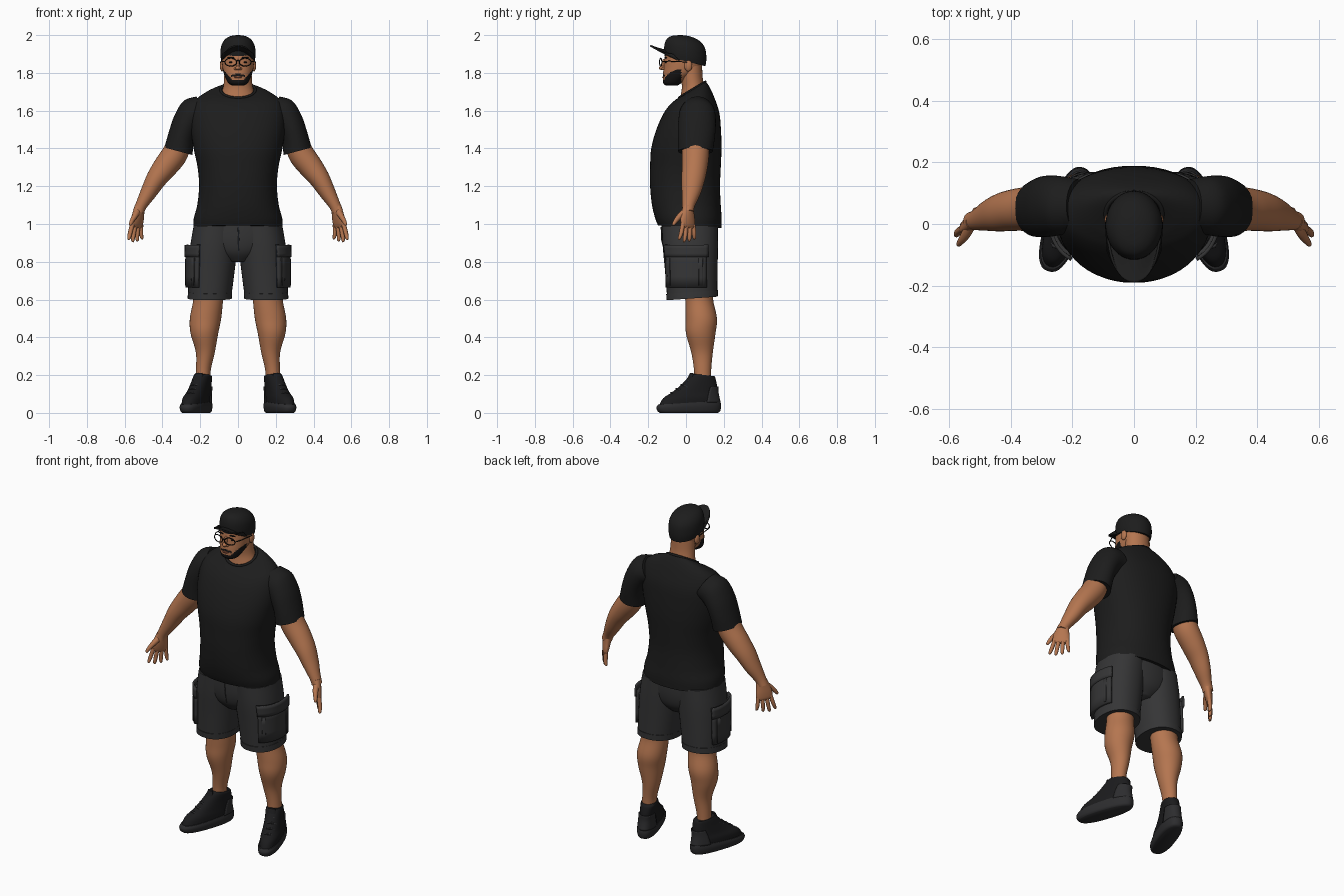
import bpy, bmesh
from math import sin, cos, pi, radians
from mathutils import Matrix, Vector

if "Cube" in bpy.data.objects:
    bpy.data.objects.remove(bpy.data.objects["Cube"])


def material(name, r, g, b):
    m = bpy.data.materials.new(name)
    m.use_nodes = True
    m.diffuse_color = (r, g, b, 1)
    m.node_tree.nodes["Principled BSDF"].inputs["Base Color"].default_value = (r, g, b, 1)
    return m


skin = material("skin", .46, .18, .08)
black_cloth = material("black cloth", .012, .012, .012)
grey_cloth = material("grey cloth", .036, .036, .037)
hair = material("black hair", .008, .007, .007)
lip = material("lip", .3, .09, .05)
shoe_black = material("shoe black", .011, .011, .012)
sole_grey = material("sole grey", .026, .026, .028)
frame_black = material("frame black", .006, .006, .006)


def finish(name, bm, mat, mirror=False, solid=0, matrix=None):
    """Turn a bmesh into a smooth object, mirrored to the other side if asked."""
    if matrix:
        bm.transform(matrix)
    bmesh.ops.recalc_face_normals(bm, faces=bm.faces)
    me = bpy.data.meshes.new(name)
    bm.to_mesh(me)
    bm.free()
    me.materials.append(mat)
    ob = bpy.data.objects.new(name, me)
    bpy.context.collection.objects.link(ob)
    if solid:
        mod = ob.modifiers.new("thickness", 'SOLIDIFY')
        mod.thickness, mod.offset = solid, 0
    if mirror:
        ob.modifiers.new("mirror", 'MIRROR').use_mirror_merge = False
    bpy.ops.object.select_all(action='DESELECT')
    ob.select_set(True)
    bpy.context.view_layer.objects.active = ob
    bpy.ops.object.shade_smooth_by_angle(angle=radians(50))
    return ob


def spline(rings, steps):
    """Catmull-Rom blend between rings."""
    p = [Vector(tuple(r) + (0,) * (7 - len(r))) for r in rings]
    p = [p[0]] + p + [p[-1]]
    out = []
    for a, b, c, d in zip(p, p[1:], p[2:], p[3:]):
        for i in range(steps):
            t = i / steps
            out.append(b + (c - a) * (t / 2) + (a * 2 - b * 5 + c * 4 - d) * (t * t / 2)
                       + (b * 3 - a - c * 3 + d) * (t ** 3 / 2))
    return out + [p[-1]]


def loft(rings, n=32, steps=5, power=2.0, arc=None):
    """Skin rings of (x, y, z, half width, half depth, roll degrees, slope)."""
    bm = bmesh.new()
    rows = []
    for x, y, z, rx, ry, roll, slope in spline(rings, steps):
        row = []
        for i in range(n if not arc else n + 1):
            a = 2 * pi * i / n if not arc else radians(arc[0] + (arc[1] - arc[0]) * i / n)
            u = abs(cos(a)) ** (2 / power) * (1 if cos(a) > 0 else -1) * rx
            v = abs(sin(a)) ** (2 / power) * (1 if sin(a) > 0 else -1) * ry
            t = radians(roll)
            row.append(bm.verts.new((x + u * cos(t), y + v, z + u * sin(t) + v * slope)))
        rows.append(row)
    for r, s in zip(rows, rows[1:]):
        for i in range(n):
            j = (i + 1) % len(r)
            bm.faces.new((r[i], r[j], s[j], s[i]))
    if not arc:
        bm.faces.new(rows[0])
        bm.faces.new(rows[-1])
    return bm


def blob(name, loc, size, mat, mirror=False):
    bm = bmesh.new()
    bmesh.ops.create_uvsphere(bm, u_segments=20, v_segments=12, radius=1)
    m = Matrix.Translation(loc) @ Matrix.Diagonal((*size, 1))
    return finish(name, bm, mat, mirror, matrix=m)


def rod(name, points, radius, mat, mirror=False, matrix=None, closed=False):
    """Thin round wire through points."""
    cu = bpy.data.curves.new(name, 'CURVE')
    cu.dimensions, cu.bevel_depth, cu.bevel_resolution = '3D', radius, 2
    sp = cu.splines.new('POLY')
    sp.points.add(len(points) - 1)
    sp.use_cyclic_u = closed
    for q, co in zip(sp.points, points):
        q.co = (*co, 1)
    tmp = bpy.data.objects.new(name + " path", cu)
    bpy.context.collection.objects.link(tmp)
    bm = bmesh.new()
    bm.from_mesh(tmp.evaluated_get(bpy.context.evaluated_depsgraph_get()).to_mesh())
    bpy.data.objects.remove(tmp)
    return finish(name, bm, mat, mirror, matrix=matrix)


# Shirt: body, sleeves and neck band
finish("shirt_body", loft([
    (0, .02, .985, .236, .168, 0, -.04), (0, .013, 1.03, .234, .176), (0, .002, 1.1, .216, .182),
    (0, -.005, 1.2, .206, .185), (0, -.003, 1.3, .214, .187), (0, .002, 1.4, .235, .186),
    (0, .014, 1.5, .25, .171), (0, .03, 1.59, .25, .146), (0, .035, 1.655, .225, .114, 0, .15),
    (0, .035, 1.695, .16, .087, 0, .4), (0, .033, 1.71, .094, .072, 0, .6)], 48, power=2.25), black_cloth)
finish("sleeves", loft([
    (.18, .06, 1.6, .085, .085, 62), (.235, .06, 1.585, .085, .095, 52), (.275, .058, 1.53, .077, .1, 40),
    (.3, .055, 1.46, .072, .098, 25), (.315, .05, 1.385, .077, .092, 15)]), black_cloth, True)
ring = [2 * pi * i / 40 for i in range(40)]
rod("neck_band", [(.092 * cos(a), .033 + .07 * sin(a), 1.71 + .042 * sin(a)) for a in ring],
    .007, black_cloth, closed=True)

# Arms
finish("arms", loft([
    (.3, .05, 1.45, .06, .07, 20), (.335, .05, 1.37, .068, .072, 30), (.387, .046, 1.3, .064, .068, 38),
    (.435, .038, 1.235, .054, .062, 35), (.475, .028, 1.165, .043, .05, 33),
    (.512, .014, 1.1, .031, .034, 30), (.527, .01, 1.065, .03, .03, 20)]), skin, True)

# Hands: palm, four fingers and thumb, built upright then turned
hand = (Matrix.Translation((.52, .012, 1.085)) @ Matrix.Rotation(radians(-10), 4, 'Y')
        @ Matrix.Rotation(radians(-50), 4, 'Z'))
finish("palms", loft([
    (0, 0, .01, .031, .026), (.003, 0, -.03, .04, .023), (.003, 0, -.065, .047, .02),
    (.002, 0, -.095, .046, .015), (.002, 0, -.108, .036, .008)], 24), skin, True, matrix=hand)
for i, (name, length) in enumerate(zip(("little", "ring", "middle", "index"), (.06, .075, .083, .075))):
    x = -.034 + .0235 * i
    f = (i - 1.4) * .012
    finish(name + "_fingers", loft([
        (x, 0, -.085, .012, .012), (x + f * .5, -.003, -.1 - length * .5, .011, .012),
        (x + f * .9, -.008, -.1 - length * .9, .009, .009),
        (x + f, -.01, -.102 - length, .003, .003)], 14), skin, True, matrix=hand)
finish("thumbs", loft([
    (.018, -.004, -.02, .018, .018, 45), (.045, -.014, -.045, .015, .016, 45),
    (.068, -.02, -.072, .012, .012, 40), (.082, -.024, -.095, .008, .008, 30),
    (.084, -.025, -.1, .002, .002, 30)], 16), skin, True, matrix=hand)

# Shorts: seat, legs, hem bands and cargo pockets
finish("shorts_seat", loft([
    (0, .02, .8, .07, .09), (0, .02, .85, .18, .13), (0, .02, .92, .236, .147),
    (0, .02, 1.02, .23, .15)], 40), grey_cloth)
finish("shorts_legs", loft([
    (.15, .033, .61, .114, .132, 0, .07), (.14, .028, .75, .122, .139), (.128, .023, .88, .125, .146),
    (.115, .02, .99, .12, .148)], 40, power=2.2), grey_cloth, True)
finish("hem_bands", loft([
    (.15, .033, .606, .117, .135, 0, .07), (.148, .032, .64, .117, .137, 0, .07)], 40, 2, 2.2), grey_cloth, True)


def pocket(name, low, high, out, arc, thick):
    finish(name, loft([(.148, .03, low, .113 + out, .137 + out), (.141, .028, high, .119 + out, .14 + out)],
                      14, 3, 2.2, arc), grey_cloth, True, thick)


pocket("cargo_pockets", .665, .86, .009, (-62, 30), .018)
pocket("pocket_flaps", .825, .89, .016, (-65, 33), .012)
for edge in (-48, 16):
    pocket("pocket_pleats", .675, .82, .019, (edge - 4, edge + 4), .006)
rod("fly_seam", [(0, -.131, .985), (.004, -.13, .92), (.002, -.115, .86)], .003, grey_cloth)

# Lower legs
finish("lower_legs", loft([
    (.16, .07, .68, .085, .08), (.158, .07, .6, .079, .074), (.172, .081, .5, .083, .083),
    (.178, .078, .42, .073, .078), (.173, .085, .32, .05, .057), (.184, .088, .22, .039, .045),
    (.188, .088, .12, .04, .045)]), skin, True)

# Shoes, built pointing forward then turned out
foot = Matrix.Translation((.222, .015, 0)) @ Matrix.Rotation(radians(19), 4, 'Z')
finish("soles", loft([
    (0, 0, 0, .048, .16), (0, 0, .01, .056, .173), (0, 0, .035, .06, .178, 0, .03),
    (0, .002, .055, .056, .17, 0, .06)], 40, 4, 2.5), sole_grey, True, matrix=foot)
finish("shoe_uppers", loft([
    (0, .002, .045, .054, .168, 0, .05), (0, .01, .08, .054, .152, 0, .02), (-.003, .035, .11, .049, .125),
    (-.006, .06, .15, .046, .097), (-.01, .08, .19, .045, .07, 0, -.1),
    (-.01, .082, .2, .041, .062, 0, -.1)], 40, 5, 2.3), shoe_black, True, matrix=foot)
finish("heel_panels", loft([
    (0, .002, .055, .057, .171), (-.003, .035, .105, .052, .128), (-.006, .06, .14, .049, .104)],
    20, 4, 2.3, (25, 155)), sole_grey, True, .006, foot)
finish("tongues", loft([
    (-.005, -.01, .14, .025, .02), (-.009, .01, .18, .026, .014), (-.01, .02, .212, .02, .007)],
    20), shoe_black, True, matrix=foot)
for i in range(4):
    y, z = -.095 + .029 * i, .103 + .021 * i
    rod("laces", [(-.033, y + .02, z - .01), (-.014, y, z + .004), (.01, y, z + .004), (.029, y + .02, z - .01)],
        .005, sole_grey, True, foot)

# Neck and head, with the beard coloured on the jaw
finish("neck", loft([
    (0, .033, 1.6, .09, .075), (0, .033, 1.68, .088, .068, 0, .5), (0, .036, 1.73, .077, .058, 0, .2),
    (0, .03, 1.78, .073, .058), (0, .025, 1.84, .072, .06)]), skin)
bm = loft([
    (0, -.075, 1.732, .03, .03), (0, -.073, 1.745, .05, .047), (0, -.058, 1.77, .065, .064),
    (0, -.033, 1.8, .076, .088), (0, -.018, 1.83, .082, .1), (0, -.01, 1.87, .085, .105),
    (0, -.005, 1.92, .084, .1), (0, -.01, 1.96, .06, .07)], 72, 8, 2.15)
head = finish("head", bm, skin)
head.data.materials.append(hair)
for f in head.data.polygons:
    x, y, z = abs(f.center.x), f.center.y, f.center.z
    jaw = z < 1.764 + max(0, x - .03) * 1.1 and y < -.025
    moustache = y < -.05 and x < .038 and 1.787 - x * .25 < z < 1.798 - x * .25
    f.material_index = int(jaw or moustache)
blob("chin_beard", (0, -.092, 1.753), (.042, .031, .02), hair)
blob("lips", (0, -.12, 1.777), (.021, .006, .005), lip)
blob("nose_bridge", (0, -.116, 1.848), (.01, .014, .026), skin)
blob("nose_tip", (0, -.125, 1.826), (.014, .018, .012), skin)
blob("nostrils", (.012, -.118, 1.822), (.009, .011, .008), skin, True)
blob("ears", (.084, .012, 1.838), (.012, .021, .03), skin, True)
blob("eyes", (.035, -.106, 1.856), (.013, .006, .005), frame_black, True)
blob("eyebrows", (.036, -.107, 1.881), (.021, .006, .004), hair, True)

# Glasses
rod("lens_rims", [(.038 + .031 * cos(a), -.134 + .006 * cos(a), 1.857 + .021 * sin(a)) for a in ring],
    .0028, frame_black, True, closed=True)
rod("glasses_bridge", [(-.008, -.14, 1.862), (0, -.141, 1.866), (.008, -.14, 1.862)], .0028, frame_black)
rod("glasses_arms", [(.069, -.128, 1.86), (.086, -.09, 1.862), (.092, 0, 1.858), (.09, .025, 1.84)],
    .0026, frame_black, True)

# Cap: crown and curved brim
finish("cap_crown", loft([
    (0, -.005, 1.862, .089, .108, 0, -.25), (0, -.004, 1.9, .093, .112, 0, -.2),
    (0, -.006, 1.945, .088, .106, 0, -.12), (0, -.014, 1.977, .069, .084, 0, -.08),
    (0, -.025, 1.995, .038, .046, 0, -.04), (0, -.03, 2, .004, .004)], 40), black_cloth)
bm = loft([(0, -.005, 1.918, .088, .1), (0, -.01, 1.932, .087, .145), (0, -.015, 1.945, .083, .174)],
          24, 4, 2.2, (-165, -15))
for v in bm.verts:
    v.co.z -= 7 * v.co.x ** 2
finish("cap_brim", bm, black_cloth, solid=.008)
